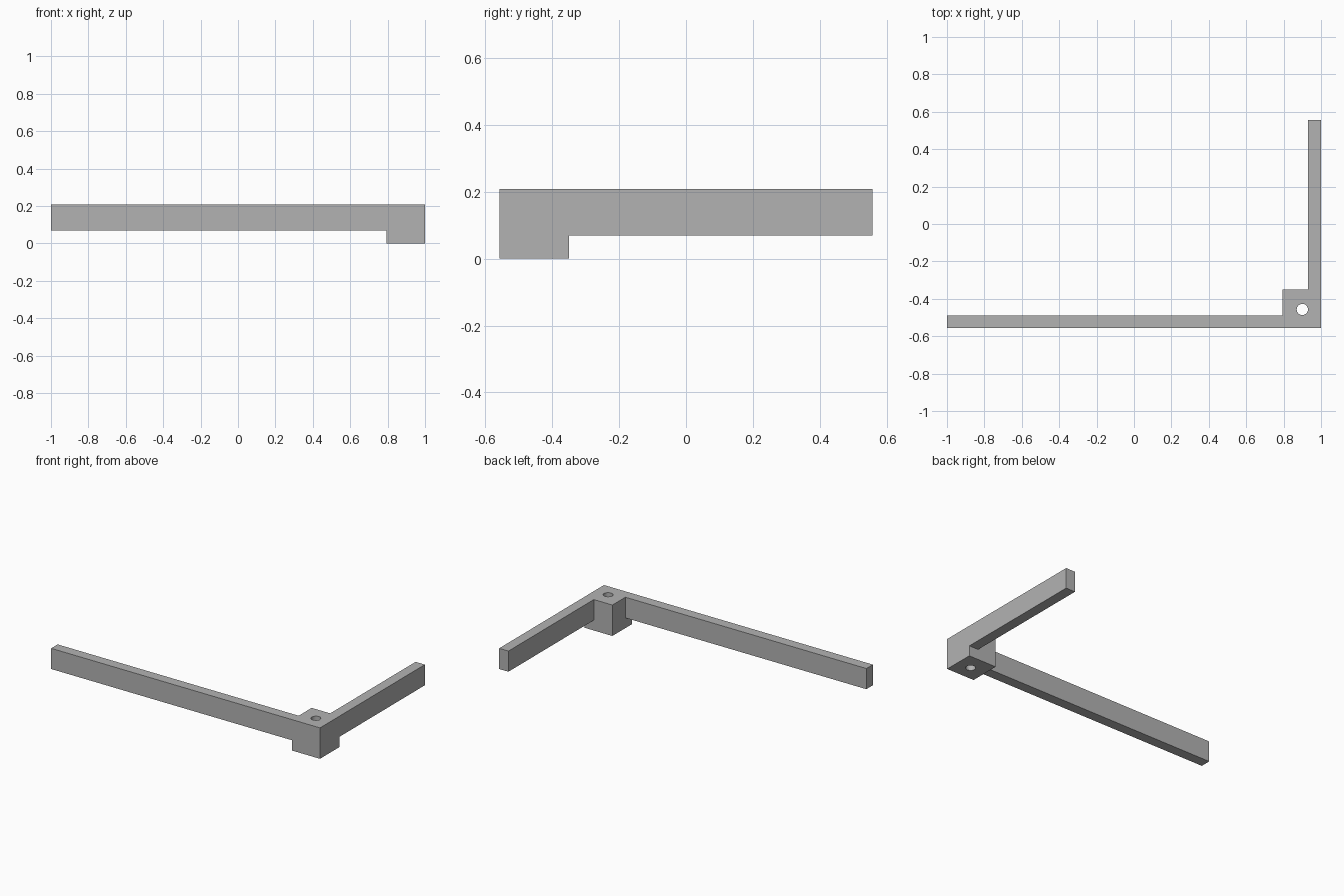
import bpy
import bmesh
from mathutils import Matrix, Vector

cube = bpy.data.objects.get("Cube")
if cube:
    bpy.data.objects.remove(cube, do_unlink=True)

# Overall layout: arms are one unit thick, the corner block three units
T = 0.069
B = 3 * T
END_X, END_Y = 1.0, 0.557
TOP = 0.208

grey = bpy.data.materials.new("plain grey")
grey.use_nodes = True
grey.diffuse_color = (0.45, 0.45, 0.45, 1)
grey.node_tree.nodes["Principled BSDF"].inputs["Base Color"].default_value = grey.diffuse_color


def make_object(name, bm):
    mesh = bpy.data.meshes.new(name)
    bm.to_mesh(mesh)
    bm.free()
    mesh.materials.append(grey)
    obj = bpy.data.objects.new(name, mesh)
    bpy.context.collection.objects.link(obj)
    return obj


# Corner block, sliced where the arms leave it
bm = bmesh.new()
centre = Vector((END_X - B / 2, -END_Y + B / 2, TOP / 2))
bmesh.ops.create_cube(bm, size=1, matrix=Matrix.Translation(centre) @ Matrix.Diagonal((B, B, TOP, 1)))
for point, normal in (((END_X - T, 0, 0), (1, 0, 0)),
                      ((0, -END_Y + T, 0), (0, 1, 0)),
                      ((0, 0, T), (0, 0, 1))):
    bmesh.ops.bisect_plane(bm, geom=bm.verts[:] + bm.edges[:] + bm.faces[:],
                           plane_co=point, plane_no=normal)


def pull_arm(direction, outer, length):
    """Extrude the upper outer patch of one block side into an arm."""
    def is_patch(face):
        c = face.calc_center_median()
        near_edge = (c - centre).dot(outer) > B / 2 - T
        return face.normal.dot(direction) > 0.9 and near_edge and c.z > T
    bm.normal_update()
    patch = [f for f in bm.faces if is_patch(f)]
    ends = bmesh.ops.extrude_discrete_faces(bm, faces=patch)["faces"]
    verts = list({v for f in ends for v in f.verts})
    bmesh.ops.translate(bm, verts=verts, vec=direction * length)


# Long front arm and shorter side arm
left, back = Vector((1, 0, 0)), Vector((0, 1, 0))
pull_arm(-left, -back, 2 * END_X - B)
pull_arm(back, left, 2 * END_Y - B)
bmesh.ops.remove_doubles(bm, verts=bm.verts[:], dist=0.0001)
bmesh.ops.dissolve_limit(bm, angle_limit=0.01, verts=bm.verts[:], edges=bm.edges[:])
bmesh.ops.recalc_face_normals(bm, faces=bm.faces[:])
bracket = make_object("corner_bracket", bm)

# Round hole through the corner block
bm = bmesh.new()
bmesh.ops.create_cone(bm, cap_ends=True, segments=32, radius1=0.03, radius2=0.03, depth=1,
                      matrix=Matrix.Translation((0.9, -0.457, TOP / 2)))
cutter = make_object("hole_cutter", bm)
cutter.hide_render = True
cutter.hide_viewport = True
hole = bracket.modifiers.new("hole", "BOOLEAN")
hole.operation = "DIFFERENCE"
hole.solver = "EXACT"
hole.object = cutter

# Bake the cut so that the helper can go
graph = bpy.context.evaluated_depsgraph_get()
cut_mesh = bpy.data.meshes.new_from_object(bracket.evaluated_get(graph))
bracket.modifiers.clear()
bracket.data = cut_mesh
bpy.data.objects.remove(cutter, do_unlink=True)

# Smooth hole wall with crisp edges
bpy.ops.object.select_all(action="DESELECT")
bracket.select_set(True)
bpy.context.view_layer.objects.active = bracket
bpy.ops.object.shade_smooth_by_angle()
